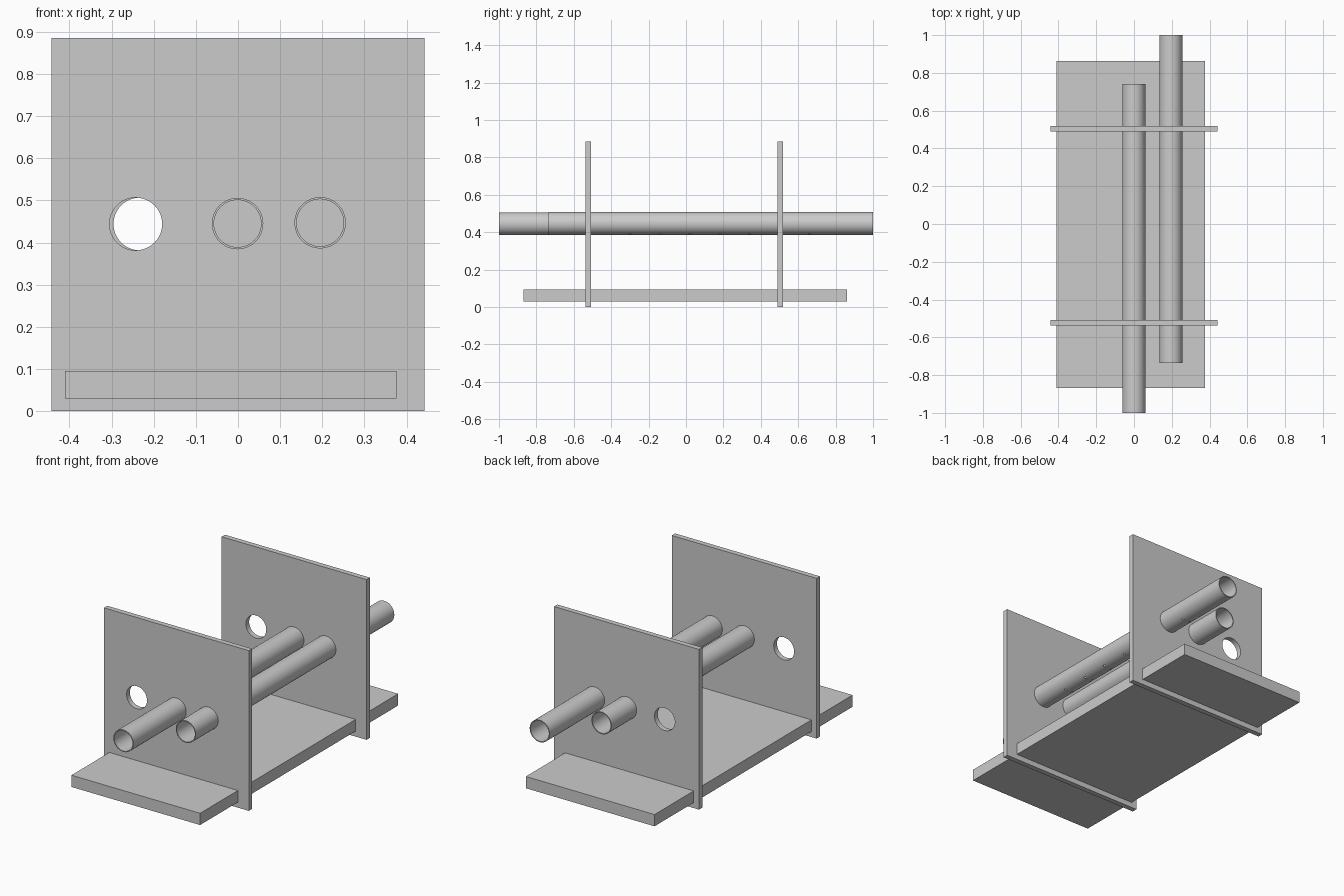
import bpy, bmesh, math
from mathutils import Matrix, Vector

if "Cube" in bpy.data.objects:
    bpy.data.objects.remove(bpy.data.objects["Cube"])


def finish(bm, name):
    bmesh.ops.recalc_face_normals(bm, faces=bm.faces)
    me = bpy.data.meshes.new(name)
    bm.to_mesh(me)
    bm.free()
    ob = bpy.data.objects.new(name, me)
    bpy.context.collection.objects.link(ob)
    return ob


def box(name, lo, hi):
    lo, hi = Vector(lo), Vector(hi)
    bm = bmesh.new()
    m = Matrix.Translation((lo + hi) / 2) @ Matrix.Diagonal((*(hi - lo), 1))
    bmesh.ops.create_cube(bm, size=1, matrix=m)
    return finish(bm, name)


def add_rod(bm, centre, direction, radius, length, sides):
    rot = Vector((0, 0, 1)).rotation_difference(Vector(direction)).to_matrix().to_4x4()
    bmesh.ops.create_cone(bm, cap_ends=True, segments=sides, radius1=radius, radius2=radius,
                          depth=length, matrix=Matrix.Translation(centre) @ rot)


def cut(ob, cutter):
    cutter.hide_render = True
    cutter.hide_set(True)
    mod = ob.modifiers.new("cut", 'BOOLEAN')
    mod.operation = 'DIFFERENCE'
    mod.solver = 'EXACT'
    mod.object = cutter


def smooth(ob):
    bpy.ops.object.select_all(action='DESELECT')
    ob.select_set(True)
    bpy.context.view_layer.objects.active = ob
    bpy.ops.object.shade_smooth_by_angle(angle=math.radians(30))


# hollow pipe along y with small paired holes underneath
def pipe(name, x, z, y0, y1, hole_ys, r=0.061, ri=0.056, n=48):
    bm = bmesh.new()
    rings = [[bm.verts.new((x + rad * math.cos(2 * math.pi * i / n), y,
                            z + rad * math.sin(2 * math.pi * i / n))) for i in range(n)]
             for rad, y in ((r, y0), (r, y1), (ri, y1), (ri, y0))]
    for k in range(4):
        a, b = rings[k], rings[(k + 1) % 4]
        for i in range(n):
            j = (i + 1) % n
            bm.faces.new((a[i], a[j], b[j], b[i]))
    ob = finish(bm, name)
    smooth(ob)
    bm = bmesh.new()
    for y in hole_ys:
        for s in (-1, 1):
            d = Vector((s * math.sin(math.radians(22)), 0, -math.cos(math.radians(22))))
            add_rod(bm, Vector((x, y, z)) + d * 0.058, d, 0.007, 0.03, 12)
    cut(ob, finish(bm, name + "_hole_cutter"))


# base board
box("base_board", (-0.411, -0.868, 0.03), (0.376, 0.862, 0.095))

# upright end plates, each with one open round hole
for name, y, hx in (("front_plate", -0.5235, -0.2425), ("back_plate", 0.505, -0.233)):
    plate = box(name, (-0.443, y - 0.0145, 0), (0.443, y + 0.0145, 0.886))
    bm = bmesh.new()
    add_rod(bm, (hx, y, 0.444), (0, 1, 0), 0.0625, 0.2, 48)
    cut(plate, finish(bm, name + "_hole_cutter"))

# the two pipes, staggered along y
ys = [-0.3 + 0.16 * k for k in range(7)]
pipe("middle_pipe", -0.001, 0.445, -1.0, 0.74, [-y for y in ys if abs(abs(y) - 0.51) > 0.04])
pipe("right_pipe", 0.195, 0.447, -0.735, 1.0, [y for y in ys if abs(abs(y) - 0.51) > 0.04])
